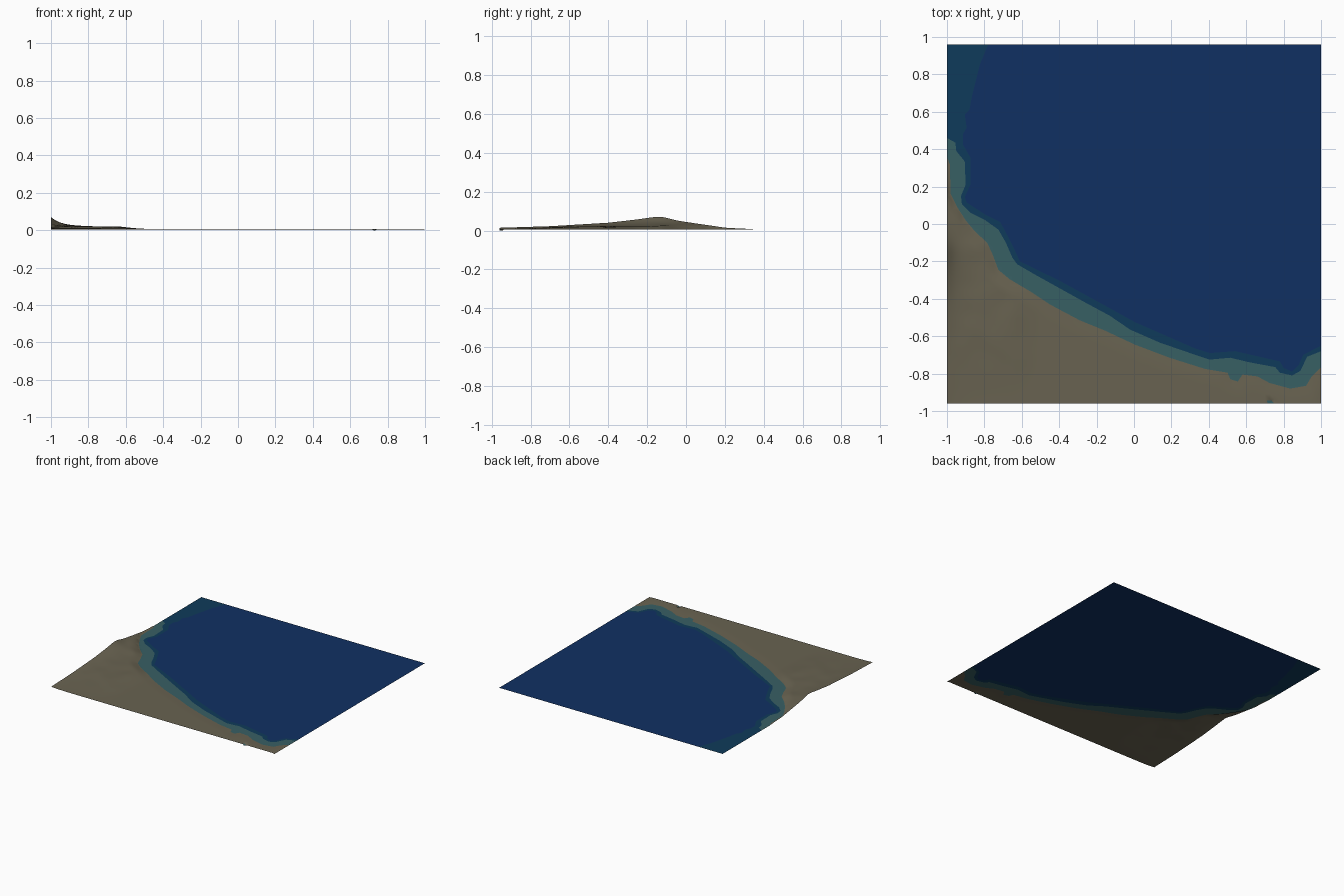
import bpy, math
from mathutils import Vector, noise
from mathutils.geometry import delaunay_2d_cdt, intersect_point_line

if "Cube" in bpy.data.objects:
    bpy.data.objects.remove(bpy.data.objects["Cube"])

HX, HY = 1.0, 0.96

# Contour lines, each running from the north-west to the south-east
land_line = [(-1, .36), (-.985, .32), (-.98, .16), (-.945, .09), (-.90, .02), (-.85, -.04),
             (-.785, -.10), (-.755, -.165), (-.725, -.245), (-.665, -.295), (-.555, -.36),
             (-.45, -.43), (-.29, -.515), (-.155, -.57), (.005, -.645), (.19, -.715),
             (.38, -.775), (.50, -.795), (.515, -.83), (.555, -.842), (.58, -.805),
             (.66, -.815), (.725, -.85), (.835, -.88), (.92, -.865), (.95, -.815), (1, -.765)]
shallow_line = [(-1, .46), (-.955, .435), (-.95, .39), (-.905, .335), (-.9, .21), (-.925, .15),
                (-.92, .105), (-.875, .06), (-.795, .02), (-.725, -.03), (-.685, -.1),
                (-.65, -.18), (-.625, -.215), (-.53, -.27), (-.395, -.345), (-.26, -.42),
                (-.13, -.49), (-.02, -.565), (.14, -.635), (.3, -.69), (.405, -.725),
                (.515, -.715), (.62, -.74), (.755, -.765), (.78, -.795), (.845, -.81),
                (.89, -.785), (.925, -.71), (1, -.68)]
shelf_line = [(-.78, .96), (-.825, .85), (-.865, .69), (-.88, .61), (-.905, .585), (-.895, .515),
              (-.915, .48), (-.915, .425), (-.875, .355), (-.875, .21), (-.905, .145),
              (-.895, .115), (-.795, .05), (-.715, .01), (-.675, -.065), (-.64, -.135),
              (-.61, -.2), (-.395, -.305), (-.13, -.45), (.005, -.525), (.165, -.595),
              (.325, -.665), (.405, -.69), (.54, -.68), (.65, -.705), (.78, -.735),
              (.8, -.77), (.845, -.79), (.88, -.755), (.905, -.7), (1, -.65)]
pond = [(.715, -.96), (.71, -.945), (.735, -.943), (.75, -.96)]

south = [(HX, -HY), (-HX, -HY)]
land_area = land_line + south
shallow_area = shallow_line + south
shelf_area = shelf_line + south + [(-HX, HY)]


def inside(x, y, poly):
    hit = False
    for (ax, ay), (bx, by) in zip(poly, poly[1:] + poly[:1]):
        if (ay > y) != (by > y) and x < (bx - ax) * (y - ay) / (by - ay) + ax:
            hit = not hit
    return hit


def shore_distance(x, y):
    p, best = Vector((x, y, 0)), 9.0
    for a, b in zip(land_line, land_line[1:]):
        a, b = Vector((*a, 0)), Vector((*b, 0))
        q, t = intersect_point_line(p, a, b)
        q = a.lerp(b, min(1, max(0, t)))
        best = min(best, (p - q).length)
    return best


def smooth(a, b, v):
    t = min(1, max(0, (v - a) / (b - a)))
    return t * t * (3 - 2 * t)


# Ridge height along the west edge
ridge = [(-.96, .014), (-.7, .022), (-.4, .040), (-.25, .057), (-.16, .070), (-.12, .070),
         (-.04, .050), (.08, .032), (.2, .015), (.36, .006)]


def ridge_height(y):
    for (a, za), (b, zb) in zip(ridge, ridge[1:]):
        if a <= y <= b:
            return za + (zb - za) * (y - a) / (b - a)
    return ridge[0][1] if y < 0 else ridge[-1][1]


def height(x, y):
    if inside(x, y, pond):
        return 0.0
    if not inside(x, y, land_area):
        return .005
    d = shore_distance(x, y)
    fade = min(1, d / .06)
    # low hill behind the shore, then the steep western ridge
    hill = .012 * smooth(-.50, -.66, x) * smooth(-.96, -.5, y)
    hill *= 1 + .35 * noise.noise(Vector((x * 9, y * 9, 0)))
    base = .005 + fade * (.003 + hill)
    steep = max(0, ridge_height(y) - base) * math.exp(-(x + 1) / .06)
    return base + steep * min(1, d / .02)


# Planar mesh: a regular grid cut exactly along the contours
verts, edges = [], []


def add_line(points, closed=False):
    start = len(verts)
    verts.extend(Vector(p) for p in points)
    n = len(points)
    edges.extend((start + i, start + (i + 1) % n) for i in range(n if closed else n - 1))


add_line([(-HX, -HY), (HX, -HY), (HX, HY), (-HX, HY)], True)
add_line(land_line)
add_line(shallow_line)
add_line(shelf_line)
add_line(pond, True)
NX, NY = 80, 76
for i in range(NX + 1):
    for j in range(NY + 1):
        verts.append(Vector((-HX + 2 * HX * i / NX, -HY + 2 * HY * j / NY)))
co, _, faces, *_ = delaunay_2d_cdt(verts, edges, [], 0, 1e-5)

mesh = bpy.data.meshes.new("coast_terrain")
mesh.from_pydata([(v.x, v.y, height(v.x, v.y)) for v in co], [], [tuple(f) for f in faces])

# Colours
for name, rgb in (("land_brown", (.140, .124, .082)), ("shallow_teal", (.039, .116, .127)),
                  ("shelf_blue_green", (.0048, .043, .103)), ("deep_blue", (.0052, .030, .123))):
    mat = bpy.data.materials.new(name)
    mat.diffuse_color = (*rgb, 1)
    mat.use_nodes = True
    mat.node_tree.nodes["Principled BSDF"].inputs["Base Color"].default_value = mat.diffuse_color
    mesh.materials.append(mat)

# Depth zone of every face decides its colour
for f in mesh.polygons:
    x, y, _ = f.center
    if inside(x, y, pond):
        f.material_index = 1
    elif inside(x, y, land_area):
        f.material_index = 0
    elif inside(x, y, shallow_area):
        f.material_index = 1
    elif inside(x, y, shelf_area):
        f.material_index = 2
    else:
        f.material_index = 3
    f.use_smooth = True
mesh.update()

obj = bpy.data.objects.new("coast_terrain", mesh)
bpy.context.collection.objects.link(obj)
